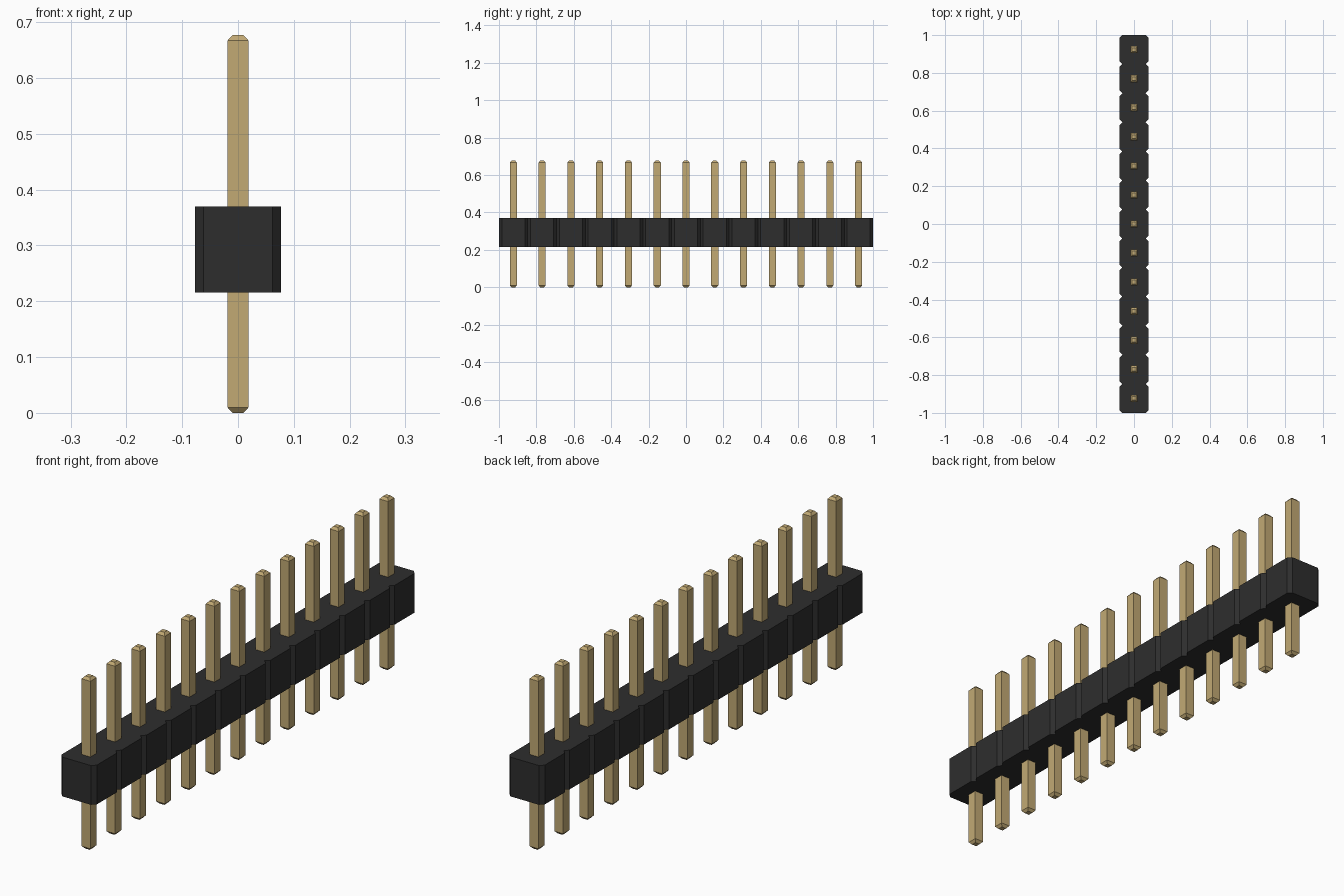
import bpy
import bmesh

PINS = 13
PITCH = 2 / PINS
HALF = PITCH / 2
CHAMFER = 0.015
BODY_Z = (0.216, 0.37)
PIN_TOP = 0.677

cube = bpy.data.objects.get("Cube")
if cube:
    bpy.data.objects.remove(cube)


def material(name, color):
    mat = bpy.data.materials.new(name)
    mat.use_nodes = True
    mat.diffuse_color = color
    bsdf = mat.node_tree.nodes["Principled BSDF"]
    bsdf.inputs["Base Color"].default_value = color
    bsdf.inputs["Roughness"].default_value = 0.6
    return mat


def make_object(name, bm, mat):
    bmesh.ops.recalc_face_normals(bm, faces=bm.faces)
    mesh = bpy.data.meshes.new(name)
    bm.to_mesh(mesh)
    bm.free()
    mesh.materials.append(mat)
    obj = bpy.data.objects.new(name, mesh)
    bpy.context.collection.objects.link(obj)
    return obj


black = material("black plastic", (0.027, 0.027, 0.027, 1))
gold = material("dull gold", (0.54, 0.40, 0.175, 1))
centers = [(i - (PINS - 1) / 2) * PITCH for i in range(PINS)]

# Housing: one outline with chamfered segments, extruded upward
side = []
for y in centers:
    cut = HALF - CHAMFER
    side += [(cut, y - HALF), (HALF, y - cut), (HALF, y + cut)]
side.append((HALF - CHAMFER, centers[-1] + HALF))
outline = side + [(-x, y) for x, y in reversed(side)]

bm = bmesh.new()
base = bm.faces.new([bm.verts.new((x, y, BODY_Z[0])) for x, y in outline])
extruded = bmesh.ops.extrude_face_region(bm, geom=[base], use_keep_orig=True)
top = [v for v in extruded["geom"] if isinstance(v, bmesh.types.BMVert)]
bmesh.ops.translate(bm, verts=top, vec=(0, 0, BODY_Z[1] - BODY_Z[0]))
make_object("housing", bm, black)

# Pins: square posts with tapered tips at both ends
sections = [(0, 0.01), (0.01, 0.019), (PIN_TOP - 0.01, 0.019), (PIN_TOP, 0.01)]
corners = [(-1, -1), (1, -1), (1, 1), (-1, 1)]
bm = bmesh.new()
rings = [[bm.verts.new((x * r, y * r, z)) for x, y in corners] for z, r in sections]
for low, high in zip(rings, rings[1:]):
    for k in range(4):
        n = (k + 1) % 4
        bm.faces.new((low[k], low[n], high[n], high[k]))
bm.faces.new(rings[0])
bm.faces.new(rings[-1])
pin = make_object("pin_1", bm, gold)
pin.location.y = centers[0]
for i, y in enumerate(centers[1:], 2):
    copy = bpy.data.objects.new(f"pin_{i}", pin.data)
    copy.location.y = y
    bpy.context.collection.objects.link(copy)
